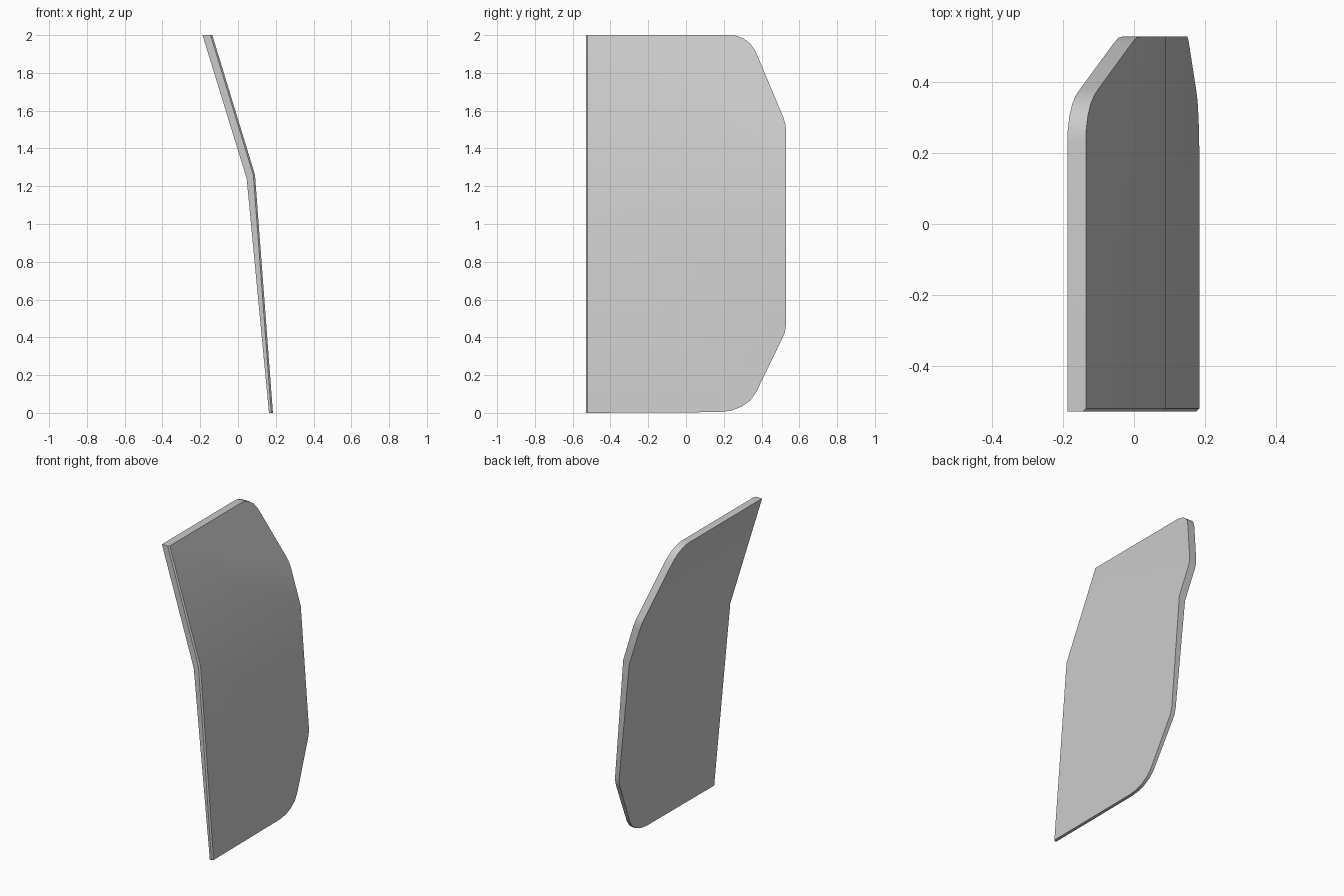
import bpy, bmesh, math

if "Cube" in bpy.data.objects:
    bpy.data.objects.remove(bpy.data.objects["Cube"])

# Side outline (y, z), with corners rounded at the back edge
OUTLINE = [(-0.53, 0), (0.18, 0.004), (0.24, 0.012), (0.295, 0.033), (0.34, 0.065),
           (0.37, 0.107), (0.39, 0.148), (0.51, 0.395), (0.523, 0.425), (0.53, 0.465),
           (0.53, 1.487), (0.526, 1.53), (0.515, 1.565), (0.385, 1.875), (0.365, 1.92),
           (0.34, 1.955), (0.305, 1.982), (0.265, 1.997), (0.23, 2.0), (-0.53, 2.0)]
# Bent profiles (x, z) of the two broad faces: bottom, bend, top
INNER = [(0.164, 0), (0.046, 1.24), (-0.188, 2)]
OUTER = [(0.185, 0), (0.09, 1.26), (-0.136, 2)]


def profile_x(profile, z):
    (x0, z0), (x1, z1), (x2, z2) = profile
    if z <= z1:
        return x0 + (x1 - x0) * (z - z0) / (z1 - z0)
    return x1 + (x2 - x1) * (z - z1) / (z2 - z1)


# Flat slab, cut across at the bend
bm = bmesh.new()
face = bm.faces.new([bm.verts.new((0, y, z)) for y, z in OUTLINE])
ext = bmesh.ops.extrude_face_region(bm, geom=[face], use_keep_orig=True)
for v in ext["geom"]:
    if isinstance(v, bmesh.types.BMVert):
        v.co.x = 1
bmesh.ops.bisect_plane(bm, geom=bm.verts[:] + bm.edges[:] + bm.faces[:],
                       plane_co=(0, 0, 1.25), plane_no=(0, 0, 1))

# Bend each broad face to its own profile
outer_verts = set()
for v in bm.verts:
    profile = OUTER if v.co.x > 0.5 else INNER
    if profile is OUTER:
        outer_verts.add(v)
    if abs(v.co.z - 1.25) < 1e-4:
        v.co.z = profile[1][1]
    v.co.x = profile_x(profile, v.co.z)
bmesh.ops.recalc_face_normals(bm, faces=bm.faces[:])

# Narrow chamfer along the outer front edge
front = [e for e in bm.edges if all(v in outer_verts and v.co.y < -0.529 for v in e.verts)]
bmesh.ops.bevel(bm, geom=front, offset=0.009, segments=1, affect='EDGES')
bmesh.ops.recalc_face_normals(bm, faces=bm.faces[:])

mesh = bpy.data.meshes.new("bent_panel")
bm.to_mesh(mesh)
bm.free()
panel = bpy.data.objects.new("bent_panel", mesh)
bpy.context.collection.objects.link(panel)
bpy.context.view_layer.objects.active = panel
panel.select_set(True)
bpy.ops.object.shade_smooth_by_angle(angle=math.radians(30))
